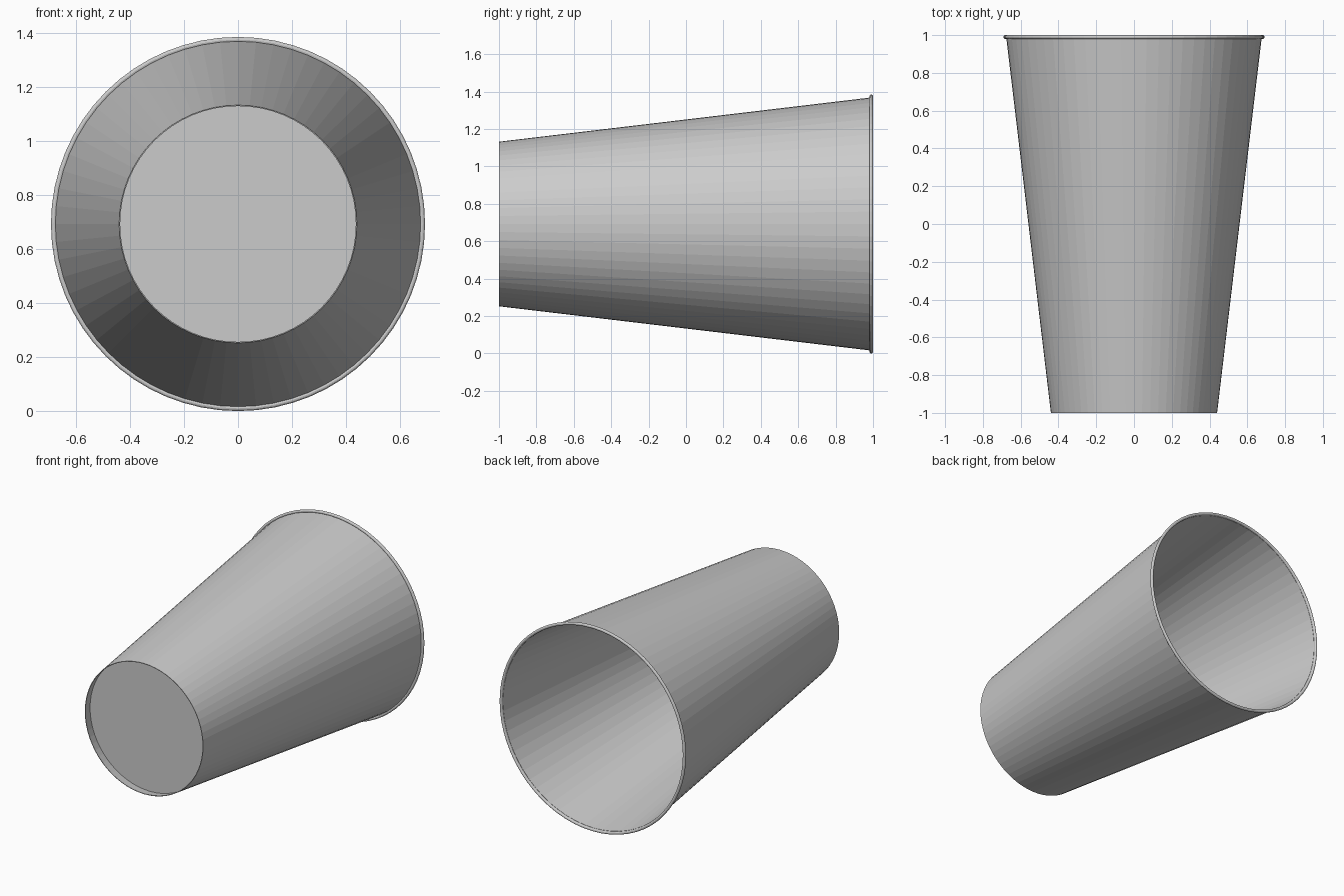
import bpy, bmesh
from math import sin, cos, pi

if "Cube" in bpy.data.objects:
    bpy.data.objects.remove(bpy.data.objects["Cube"])

SIDES = 64
CENTRE_Z = 0.692


def lathe(name, profile, closed=True):
    """Revolve (radius, y) points around the cup's horizontal axis."""
    bm = bmesh.new()
    rings = []
    for i in range(SIDES):
        a = 2 * pi * i / SIDES
        rings.append([bm.verts.new((r * sin(a), y, CENTRE_Z + r * cos(a)))
                      for r, y in profile])
    n = len(profile)
    for i in range(SIDES):
        p, q = rings[i], rings[(i + 1) % SIDES]
        for j in range(n if closed else n - 1):
            k = (j + 1) % n
            bm.faces.new((p[j], p[k], q[k], q[j]))
    if not closed:
        # flat caps on both ends
        bm.faces.new([ring[0] for ring in rings])
        bm.faces.new([ring[-1] for ring in rings])
    bmesh.ops.recalc_face_normals(bm, faces=bm.faces)
    mesh = bpy.data.meshes.new(name)
    bm.to_mesh(mesh)
    bm.free()
    obj = bpy.data.objects.new(name, mesh)
    bpy.context.collection.objects.link(obj)
    return obj


# tapered thin wall
lathe("cup_wall", [(0.44, -1.0), (0.676, 0.985), (0.672, 0.985), (0.436, -1.0)])

# floor disc, set in from the narrow end
lathe("cup_floor", [(0.444, -0.94), (0.444, -0.936)], closed=False)

# rolled lip at the open end
lip = [(0.682 + 0.01 * cos(2 * pi * k / 12), 0.99 + 0.01 * sin(2 * pi * k / 12))
       for k in range(12)]
lathe("rolled_rim", lip)
